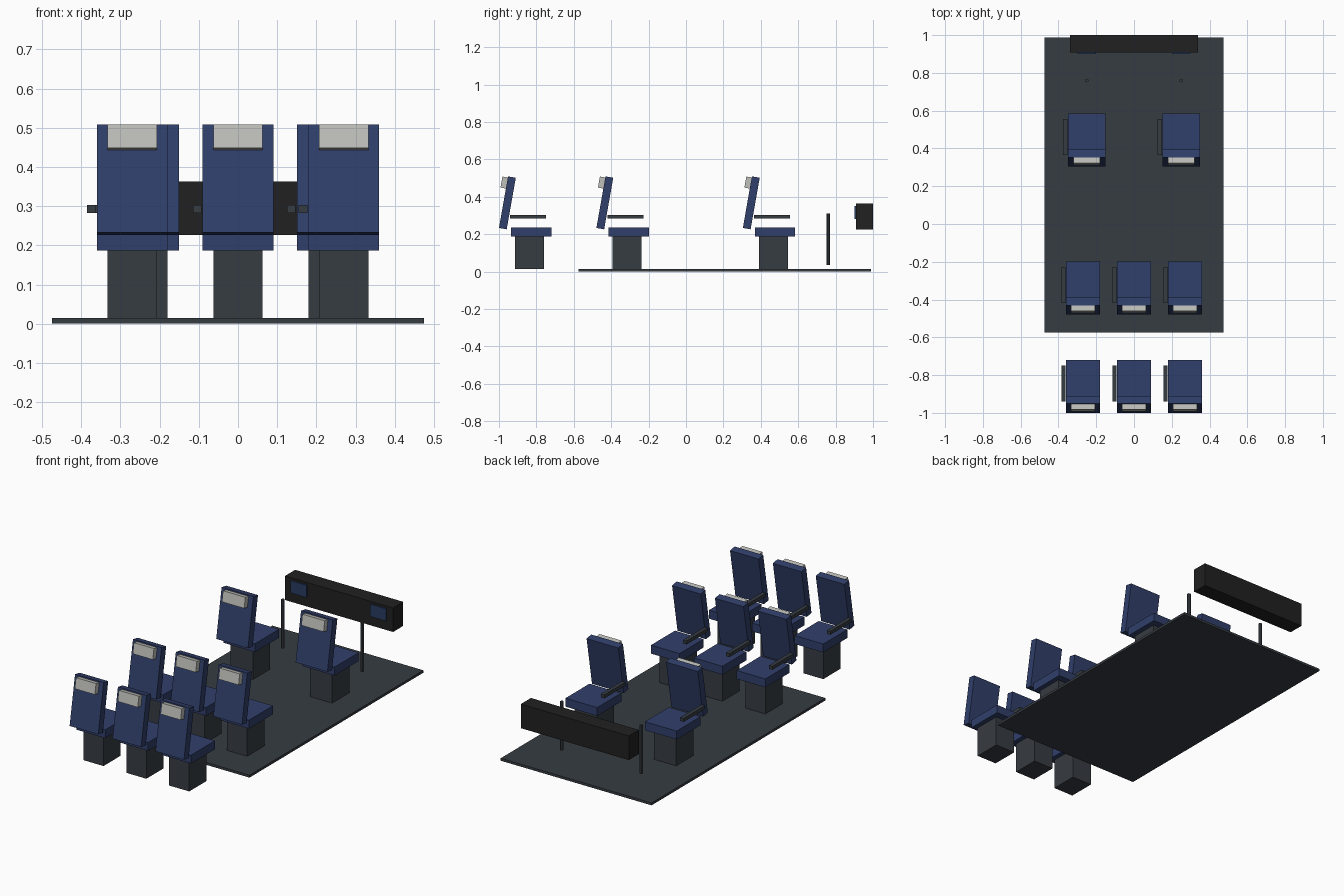
import bpy
import math
from mathutils import Matrix, Vector

cube = bpy.data.objects.get("Cube")
if cube:
    bpy.data.objects.remove(cube, do_unlink=True)


def material(name, rgb):
    mat = bpy.data.materials.new(name)
    mat.use_nodes = True
    mat.diffuse_color = (*rgb, 1)
    mat.node_tree.nodes["Principled BSDF"].inputs["Base Color"].default_value = (*rgb, 1)
    return mat


BLUE = material("navy upholstery", (0.03, 0.05, 0.145))
GREY = material("dark grey", (0.037, 0.045, 0.054))
WHITE = material("pale headrest cloth", (0.52, 0.52, 0.49))
BLACK = material("console black", (0.015, 0.015, 0.015))
SCREEN = material("screen blue", (0.022, 0.045, 0.12))


def finish(obj, name, mat):
    obj.name = name
    obj.data.name = name
    obj.data.materials.append(mat)
    return obj


def box(name, mat, center, size, tilt=0):
    """Box of a given size, tilted about the x axis."""
    bpy.ops.mesh.primitive_cube_add(size=1)
    obj = bpy.context.object
    turn = Matrix.Rotation(tilt, 4, "X")
    obj.data.transform(turn @ Matrix.Diagonal((*size, 1)))
    obj.location = center
    return finish(obj, name, mat)


def span(name, mat, low, high):
    """Upright box between two opposite corners."""
    low, high = Vector(low), Vector(high)
    return box(name, mat, (low + high) / 2, high - low)


TILT = math.radians(-10)


def seat(label, x, y, width):
    """Seat facing +y; y is the rearmost point of its back."""
    half = width / 2
    inner = width * 0.35
    span(label + "_base", GREY, (x - inner, y + 0.086, 0.013), (x + inner, y + 0.241, 0.187))
    span(label + "_cushion", BLUE, (x - half, y + 0.064, 0.187), (x + half, y + 0.28, 0.235))

    # Backrest and the headrest cloth fixed behind its top
    middle = Vector((x, y + 0.045, 0.3675))
    box(label + "_backrest", BLUE, middle, (width, 0.042, 0.28), TILT)
    offset = Matrix.Rotation(TILT, 3, "X") @ Vector((0, -0.033, 0.104))
    box(label + "_headrest", WHITE, middle + offset, (inner * 2, 0.035, 0.06), TILT)

    # Single armrest on the right side
    arm = x - half - 0.014
    span(label + "_armrest", GREY, (arm - 0.011, y + 0.06, 0.283), (arm + 0.011, y + 0.252, 0.303))


# Floor
span("floor", GREY, (-0.475, -0.575, 0), (0.475, 0.988, 0.014))

# Two rows of three passenger seats
for row, y in (("rear", -1.0), ("middle", -0.479)):
    for side, x in (("right", -0.27), ("centre", 0), ("left", 0.27)):
        seat(f"{row}_{side}_seat", x, y, 0.18)

# Front seats, control sticks and screens
for side, x in (("right", -0.25), ("left", 0.25)):
    seat(f"front_{side}_seat", x, 0.304, 0.2)
    bpy.ops.mesh.primitive_cylinder_add(vertices=8, radius=0.01, depth=0.275,
                                        location=(x, 0.76, 0.173))
    finish(bpy.context.object, f"{side}_control_stick", GREY)
    span(f"{side}_screen", SCREEN, (x - 0.05, 0.901, 0.28), (x + 0.05, 0.91, 0.35))

# Console
span("console", BLACK, (-0.34, 0.909, 0.226), (0.34, 1.0, 0.363))
